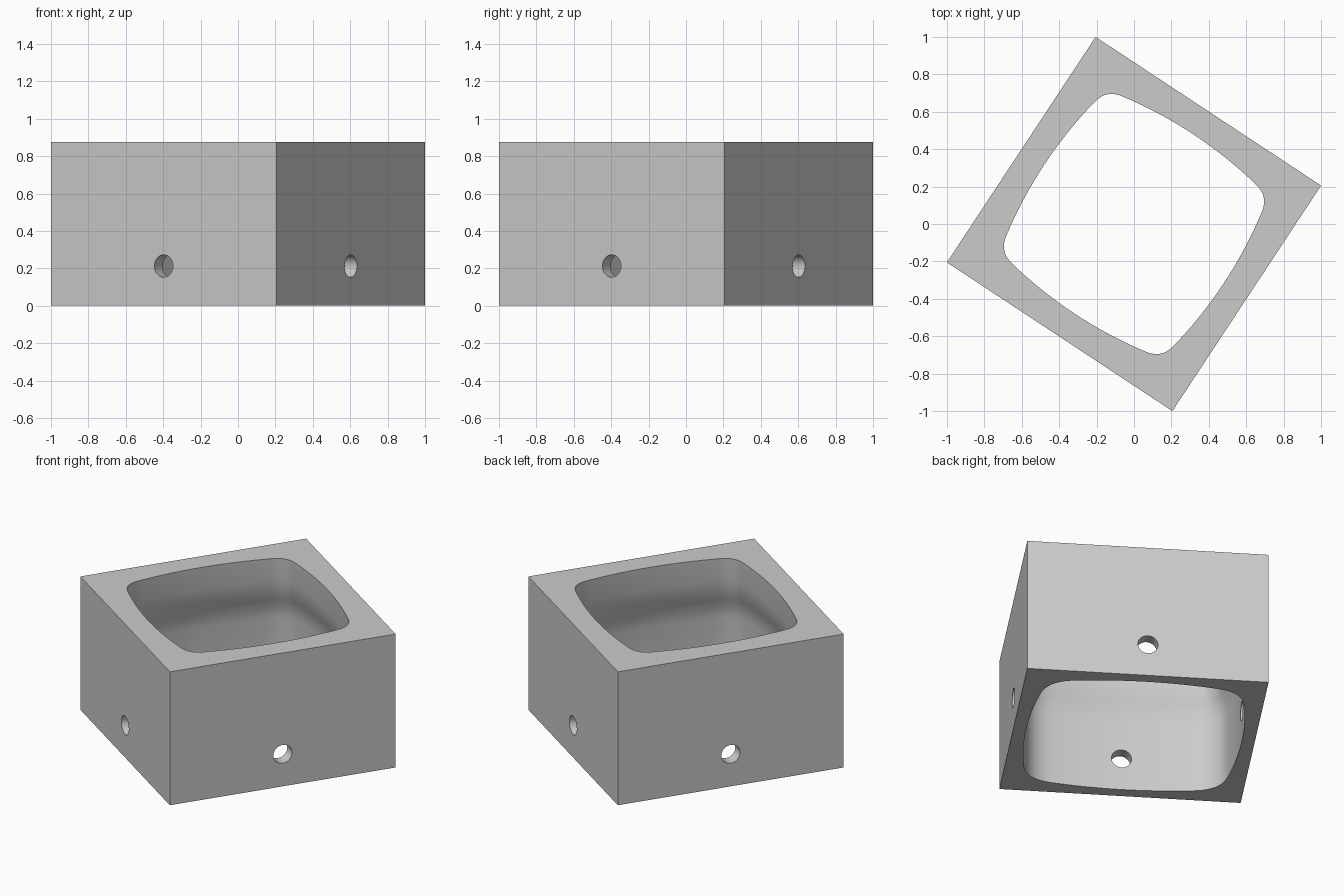
import bpy, bmesh
from math import radians, pi
from mathutils import Vector, Matrix

if "Cube" in bpy.data.objects:
    bpy.data.objects.remove(bpy.data.objects["Cube"], do_unlink=True)

HALF, HEIGHT, TURN = 0.722, 0.875, radians(-33.4)
HOLE_Z, HOLE_R = 0.212, 0.06

grey = bpy.data.materials.new("plain grey")
grey.use_nodes = True
grey.diffuse_color = (0.6, 0.6, 0.6, 1)
grey.node_tree.nodes["Principled BSDF"].inputs["Base Color"].default_value = (0.6, 0.6, 0.6, 1)


def make_object(name, bm):
    bmesh.ops.recalc_face_normals(bm, faces=bm.faces)
    mesh = bpy.data.meshes.new(name)
    bm.to_mesh(mesh)
    bm.free()
    mesh.materials.append(grey)
    obj = bpy.data.objects.new(name, mesh)
    bpy.context.collection.objects.link(obj)
    return obj


def section(mid, edge, span=0.43, steps=16, corner_steps=8):
    """Square outline with bowed sides and rounded corners."""
    slope = 2 * (mid - edge) / span
    c = (edge + slope * span) / (1 + slope)
    start, tip, end = Vector((edge, span)), Vector((c, c)), Vector((span, edge))
    side = []
    for i in range(steps + 1):
        s = -1 + 2 * i / steps
        side.append(Vector((mid - (mid - edge) * s * s, s * span)))
    for i in range(1, corner_steps):
        t = i / corner_steps
        side.append(start * (1 - t) ** 2 + tip * 2 * t * (1 - t) + end * t * t)
    return [Matrix.Rotation(k * pi / 2, 2) @ p for k in range(4) for p in side]


# Outer block
bm = bmesh.new()
bmesh.ops.create_cube(bm, size=1, matrix=Matrix.Translation((0, 0, HEIGHT / 2))
                      @ Matrix.Diagonal((2 * HALF, 2 * HALF, HEIGHT, 1)))
block = make_object("square_block", bm)

# Cavity: wide below, drawn in towards the top opening
bm = bmesh.new()
rings = []
for z, blend in ((-0.05, 0), (0.45, 0), (0.52, 0.12), (0.58, 0.4),
                 (0.64, 0.7), (0.72, 0.9), (HEIGHT, 1), (HEIGHT + 0.05, 1)):
    outline = section(0.645 - 0.07 * blend, 0.61 - 0.075 * blend)
    rings.append([bm.verts.new((p.x, p.y, z)) for p in outline])
for low, high in zip(rings, rings[1:]):
    for i in range(len(low)):
        j = (i + 1) % len(low)
        bm.faces.new((low[i], low[j], high[j], high[i]))
bm.faces.new(rings[0])
bm.faces.new(rings[-1])
cutters = [make_object("cavity_cutter", bm)]

# Round holes through opposite walls
for axis in "XY":
    bm = bmesh.new()
    bmesh.ops.create_cone(bm, cap_ends=True, segments=32, radius1=HOLE_R, radius2=HOLE_R,
                          depth=2, matrix=Matrix.Translation((0, 0, HOLE_Z))
                          @ Matrix.Rotation(pi / 2, 4, axis))
    cutters.append(make_object("hole_cutter", bm))

# Cut the block, then drop the cutters
for cutter in cutters:
    cutter.hide_render = True
    cut = block.modifiers.new("cut", "BOOLEAN")
    cut.operation, cut.solver, cut.object = "DIFFERENCE", "EXACT", cutter
bpy.context.view_layer.update()
result = bpy.data.meshes.new_from_object(
    block.evaluated_get(bpy.context.evaluated_depsgraph_get()))
block.modifiers.clear()
block.data = result
for cutter in cutters:
    bpy.data.objects.remove(cutter, do_unlink=True)
result.transform(Matrix.Rotation(TURN, 4, "Z"))

bpy.ops.object.select_all(action="DESELECT")
block.select_set(True)
bpy.context.view_layer.objects.active = block
bpy.ops.object.shade_smooth_by_angle(angle=radians(35))
